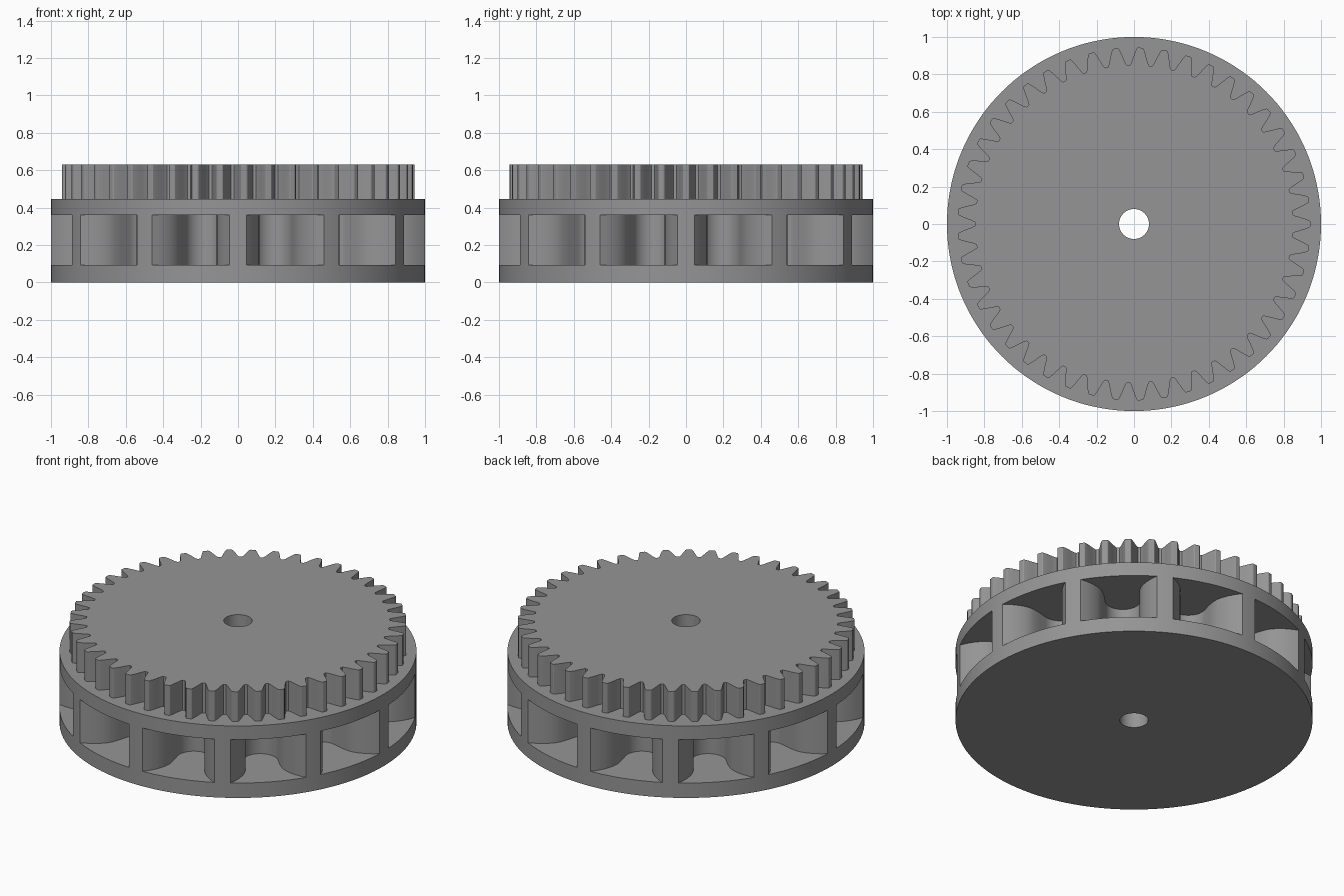
import bpy, bmesh, math

if "Cube" in bpy.data.objects:
    bpy.data.objects.remove(bpy.data.objects["Cube"])

grey = bpy.data.materials.new("mid_grey")
grey.diffuse_color = (0.30, 0.30, 0.30, 1)
grey.use_nodes = True
grey.node_tree.nodes["Principled BSDF"].inputs["Base Color"].default_value = grey.diffuse_color


def prism(name, outlines, z0, z1):
    """Extrude closed counter-clockwise outlines from z0 to z1 into one object."""
    bm = bmesh.new()
    for pts in outlines:
        low = [bm.verts.new((x, y, z0)) for x, y in pts]
        high = [bm.verts.new((x, y, z1)) for x, y in pts]
        bm.faces.new(low[::-1])
        bm.faces.new(high)
        n = len(pts)
        for i in range(n):
            j = (i + 1) % n
            bm.faces.new((low[i], low[j], high[j], high[i]))
    bmesh.ops.recalc_face_normals(bm, faces=bm.faces)
    mesh = bpy.data.meshes.new(name)
    bm.to_mesh(mesh)
    bm.free()
    mesh.materials.append(grey)
    obj = bpy.data.objects.new(name, mesh)
    bpy.context.collection.objects.link(obj)
    return obj


def polar(r, deg):
    a = math.radians(deg)
    return r * math.cos(a), r * math.sin(a)


def circle(r, n):
    return [polar(r, 360 * i / n) for i in range(n)]


def turn(pts, deg):
    c, s = polar(1, deg)
    return [(x * c - y * s, x * s + y * c) for x, y in pts]


def combine(target, tool, operation):
    mod = target.modifiers.new(operation.lower(), 'BOOLEAN')
    mod.operation = operation
    mod.solver = 'EXACT'
    mod.object = tool
    bpy.context.view_layer.objects.active = target
    bpy.ops.object.modifier_apply(modifier=mod.name)
    bpy.data.objects.remove(tool)


# Drum body
wheel = prism("geared_wheel", [circle(1.0, 144)], 0, 0.445)

# Gear ring with 45 teeth
TEETH = 45
flank = [(0.849, 3.45), (0.862, 2.95), (0.885, 2.4), (0.91, 1.85),
         (0.932, 1.3), (0.94, 1.05), (0.943, 0.75)]
tooth = [(r, -a) for r, a in flank] + [(r, a) for r, a in reversed(flank)]
gear = [polar(r, a + k * 360 / TEETH) for k in range(TEETH) for r, a in tooth]
combine(wheel, prism("gear_teeth", [gear], 0.40, 0.63), 'UNION')

# Twelve rounded pockets that flare out between the ribs
side = [(1.06, 0.262), (0.977, 0.215), (0.952, 0.183), (0.922, 0.154),
        (0.89, 0.13), (0.86, 0.114), (0.831, 0.105), (0.78, 0.1)]
bowl = [(0.72 - 0.1 * math.sin(math.pi * i / 14),
         0.1 * math.cos(math.pi * i / 14)) for i in range(15)]
pocket = side + bowl + [(u, -t) for u, t in reversed(side)]
pockets = [turn(pocket, 15 + 30 * k) for k in range(12)]
combine(wheel, prism("pocket_cutter", pockets, 0.092, 0.36), 'DIFFERENCE')

# Axle hole
combine(wheel, prism("axle_cutter", [circle(0.08, 48)], -0.1, 0.8), 'DIFFERENCE')

# Smooth the curved walls, keep the rims crisp
bpy.ops.object.select_all(action='DESELECT')
wheel.select_set(True)
bpy.context.view_layer.objects.active = wheel
bpy.ops.object.shade_smooth_by_angle(angle=math.radians(28))
